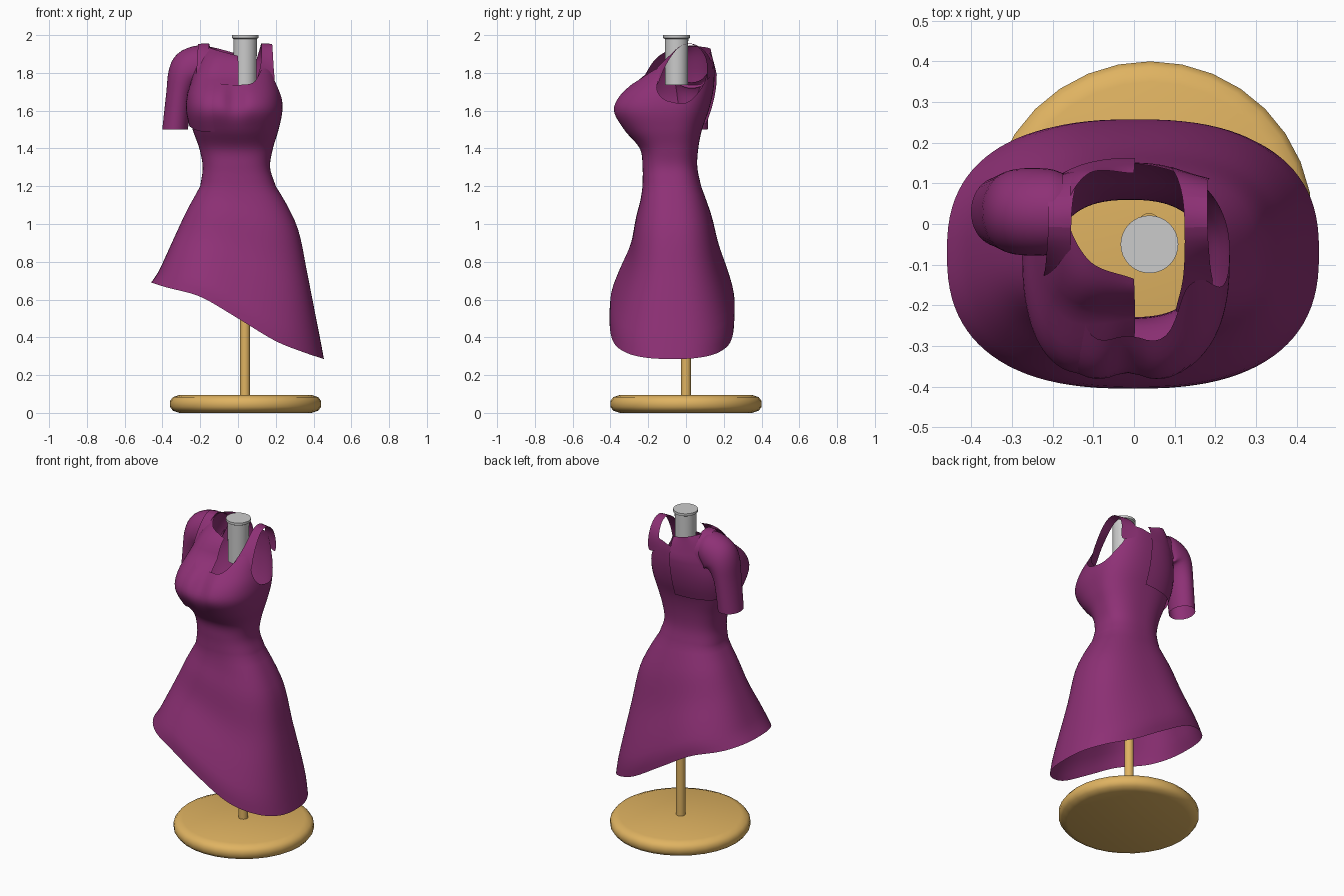
import bpy, bmesh, math
from mathutils import Vector

if "Cube" in bpy.data.objects:
    bpy.data.objects.remove(bpy.data.objects["Cube"])


def mat(name, rgb):
    m = bpy.data.materials.new(name)
    m.diffuse_color = (*rgb, 1)
    m.use_nodes = True
    m.node_tree.nodes["Principled BSDF"].inputs["Base Color"].default_value = m.diffuse_color
    return m


CLOTH = mat("plum_cloth", (0.27, 0.03, 0.18))
WOOD = mat("golden_wood", (0.74, 0.45, 0.12))


def curve(keys, t):
    """Smooth interpolation through rows of (t, values...)."""
    t = min(max(t, keys[0][0]), keys[-1][0])
    n = len(keys)
    i = max(k for k in range(n - 1) if keys[k][0] <= t)

    def slope(j, c):
        a, b = keys[max(j - 1, 0)], keys[min(j + 1, n - 1)]
        return (b[c] - a[c]) / (b[0] - a[0])
    a, b = keys[i], keys[i + 1]
    h = b[0] - a[0]
    u = (t - a[0]) / h
    return [(2*u**3 - 3*u*u + 1) * a[c] + (u**3 - 2*u*u + u) * h * slope(i, c)
            + (3*u*u - 2*u**3) * b[c] + (u**3 - u*u) * h * slope(i + 1, c)
            for c in range(1, len(a))]


def grid(name, rows, closed, material=None, subsurf=0, caps=False):
    """Skin rows of points into one surface."""
    bm = bmesh.new()
    vs = [[bm.verts.new(p) for p in r] for r in rows]
    m = len(rows[0])
    for a, b in zip(vs, vs[1:]):
        for j in range(m if closed else m - 1):
            k = (j + 1) % m
            bm.faces.new((a[j], a[k], b[k], b[j]))
    if caps:
        bm.faces.new(vs[0][::-1])
        bm.faces.new(vs[-1])
    bmesh.ops.recalc_face_normals(bm, faces=bm.faces)
    me = bpy.data.meshes.new(name)
    bm.to_mesh(me)
    bm.free()
    ob = bpy.data.objects.new(name, me)
    bpy.context.collection.objects.link(ob)
    if material:
        me.materials.append(material)
    if subsurf:
        s = ob.modifiers.new("smooth", 'SUBSURF')
        s.levels = s.render_levels = subsurf
    bpy.ops.object.select_all(action='DESELECT')
    ob.select_set(True)
    bpy.context.view_layer.objects.active = ob
    bpy.ops.object.shade_smooth_by_angle(angle=math.radians(40))
    return ob


def lathe(name, profile, cx, cy, seg, material=None):
    rows = [[(cx + r * math.cos(2*math.pi*j/seg), cy + r * math.sin(2*math.pi*j/seg), z)
             for j in range(seg)] for r, z in profile]
    return grid(name, rows, True, material, caps=True)


# Stand: round base, pole and neck block
lathe("stand_base", [(.35, 0), (.385, .012), (.4, .032), (.4, .063), (.385, .083), (.35, .095)],
      .04, 0, 32, WOOD)
lathe("stand_pole", [(.027, .09), (.027, 1.6)], .037, 0, 16, WOOD)
lathe("neck_block", [(.06, 1.735), (.062, 1.98), (.071, 1.985), (.071, 2.0)], .038, -.05, 32)

# Dress sections: key, left x, right x, front y, back y, centre y
BODICE = [(1.2, -.20, .20, -.23, .08, -.075), (1.3, -.187, .17, -.23, .06, -.08),
          (1.4, -.205, .185, -.245, .065, -.08), (1.5, -.24, .215, -.33, .085, -.08),
          (1.6, -.262, .235, -.39, .12, -.08), (1.68, -.258, .23, -.36, .14, -.06),
          (1.76, -.235, .21, -.27, .15, -.03), (1.86, -.21, .187, -.14, .145, 0),
          (1.96, -.19, .175, -.03, .10, .02)]
SKIRT = [(0, -.20, .20, -.23, .08, -.075), (.1, -.228, .255, -.24, .105, -.075),
         (.25, -.27, .318, -.265, .138, -.07), (.5, -.33, .366, -.298, .178, -.07),
         (.75, -.388, .411, -.365, .232, -.07), (.9, -.425, .438, -.40, .257, -.07),
         (1, -.46, .455, -.405, .255, -.07)]
HEM = [(-.46, .69), (-.38, .665), (-.2, .615), (0, .50), (.2, .38), (.35, .32), (.455, .285)]
# Upper edge height by degrees from the front: neckline, strap, armhole, strap, back
TOP = [(0, 1.735), (20, 1.75), (38, 1.82), (58, 1.80), (75, 1.70), (90, 1.645), (110, 1.65),
       (130, 1.74), (142, 1.85), (158, 1.865), (180, 1.845)]


def section(table, key, th, off=0.0):
    l, r, f, b, yc = curve(table, key)
    c, s = math.cos(th), math.sin(th)
    p = 2 / 2.5
    x = (l + r) / 2 + ((r - l) / 2 + off) * math.copysign(abs(c)**p, c)
    y = yc + ((b - yc if s > 0 else yc - f) + off) * math.copysign(abs(s)**p, s)
    if table is BODICE and s < 0:   # cleavage
        y += .04 * math.exp(-((x + .015) / .05)**2) * math.exp(-((key - 1.67) / .1)**2)
    return x, y


def from_front(th):
    return abs((math.degrees(th) + 90 + 180) % 360 - 180)


SEG = 96
angles = [2 * math.pi * j / SEG for j in range(SEG)]
rows = []
for i in range(20, 0, -1):
    s = i / 20
    row = []
    for th in angles:
        x, y = section(SKIRT, s, th)
        hem = curve(HEM, section(SKIRT, 1, th)[0])[0]
        row.append((x, y, 1.2 + (hem - 1.2) * s))
    rows.append(row)
for i in range(29):
    row = []
    for th in angles:
        z = 1.2 + (curve(TOP, from_front(th))[0] - 1.2) * i / 28
        row.append((*section(BODICE, z, th), z))
    rows.append(row)
grid("dress", rows, True, CLOTH)

# Shoulder straps: inner edge and outer edge from front to back
STRAP = [((.09, -.235, 1.755), (.20, -.15, 1.72)), ((.12, -.16, 1.82), (.19, -.13, 1.80)),
         ((.125, -.08, 1.90), (.185, -.075, 1.90)), ((.125, -.01, 1.965), (.18, -.01, 1.965)),
         ((.122, .07, 1.95), (.182, .07, 1.945)), ((.10, .135, 1.88), (.18, .12, 1.865)),
         ((.08, .145, 1.80), (.195, .105, 1.75))]
for name, flip in (("right_strap", False), ("left_strap", True)):
    rows = []
    for a, b in STRAP:
        a, b = Vector(a), Vector(b)
        r = [a, (a + b) / 2, b]
        rows.append([(-.03 - p.x if flip else p.x, p.y, p.z) for p in r])
    grid(name, rows, False, CLOTH, subsurf=2)

# Half jacket over the left side, from centre back round to centre front
NECK = [(0, 0, .125, 1.90), (.25, -.11, .125, 1.93), (.5, -.165, .03, 1.94),
        (.75, -.11, -.09, 1.92), (1, 0, -.135, 1.89)]
LOW = [(0, 1.53), (.5, 1.52), (.75, 1.49), (.9, 1.495), (1, 1.52)]
OFF = [(0, .012), (.6, .012), (.8, .012), (.92, -.01), (1, -.012)]
cols = []
for j in range(49):
    u = j / 48
    th = math.pi / 2 + math.pi * u
    low, off = curve(LOW, u)[0], curve(OFF, u)[0]
    shift = .015 * abs(math.sin(th))**8
    col = []
    for i in range(13):
        z = low + (1.79 - low) * i / 12
        x, y = section(BODICE, z, th, off)
        col.append(Vector((x + shift, y, z)))
    a, b = col[-1].copy(), Vector(curve(NECK, u))
    for i in range(1, 7):
        t = i / 6
        p = a.lerp(b, t)
        p.z += .02 * math.sin(math.pi * t)
        col.append(p)
    cols.append(col)
grid("half_jacket", cols, False, CLOTH)

# Short sleeve: x, z of centre, radius across, radius in y, tilt of the outer side
SLEEVE = [(0, -.333, 1.50, .068, .085, 180), (1, -.322, 1.60, .068, .09, 178),
          (2, -.308, 1.70, .071, .097, 172), (3, -.285, 1.775, .09, .105, 155),
          (4, -.25, 1.81, .115, .108, 128), (5, -.205, 1.835, .11, .105, 95),
          (6, -.175, 1.845, .095, .095, 90)]
rows = []
for i in range(25):
    x, z, ra, ry, tilt = curve(SLEEVE, i / 4)
    t = math.radians(tilt)
    rows.append([(x + ra * math.cos(a) * math.cos(t), .03 + ry * math.sin(a),
                  z + ra * math.cos(a) * math.sin(t))
                 for a in (2 * math.pi * k / 40 for k in range(40))])
grid("sleeve", rows, True, CLOTH)
